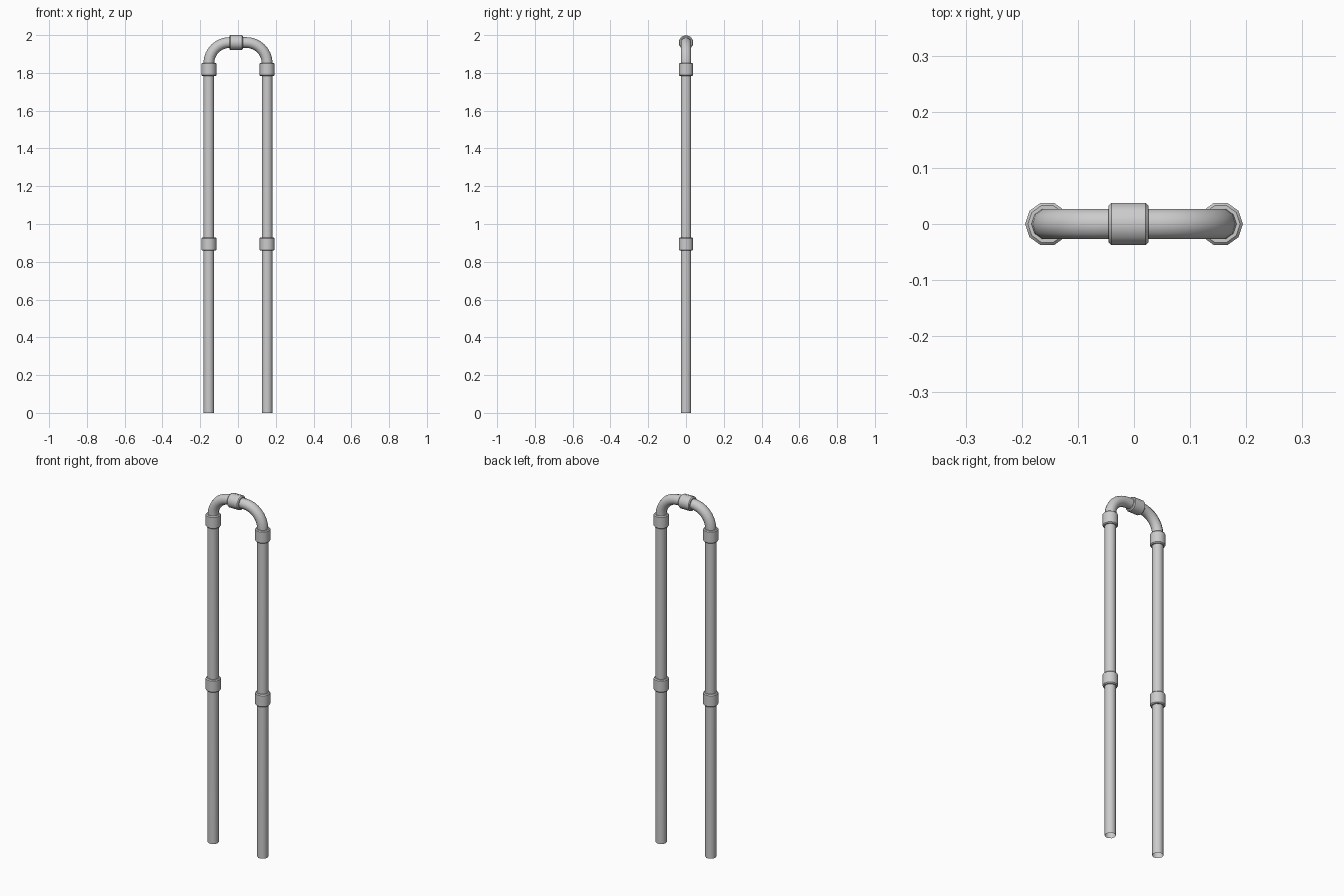
import bpy
import bmesh
from math import sin, cos, pi, radians
from mathutils import Vector

if "Cube" in bpy.data.objects:
    bpy.data.objects.remove(bpy.data.objects["Cube"])

SIDES = 10
PIPE_R, COLLAR_R = 0.0285, 0.0395
LEG_X, TOP_Z, BEND_R = 0.1545, 1.9605, 0.11


def sweep(name, stations):
    """Skin rings of (x, z, direction angle, radius) lying in the XZ plane."""
    bm = bmesh.new()
    rings = []
    for x, z, ang, r in stations:
        n = Vector((-sin(ang), 0, cos(ang)))
        side = Vector((0, 1, 0))
        c = Vector((x, 0, z))
        rings.append([bm.verts.new(c + r * (cos(2 * pi * k / SIDES) * n
                                            + sin(2 * pi * k / SIDES) * side))
                      for k in range(SIDES)])
    for a, b in zip(rings, rings[1:]):
        for k in range(SIDES):
            m = (k + 1) % SIDES
            bm.faces.new((a[k], b[k], b[m], a[m]))
    mesh = bpy.data.meshes.new(name)
    bm.to_mesh(mesh)
    bm.free()
    obj = bpy.data.objects.new(name, mesh)
    bpy.context.collection.objects.link(obj)
    bpy.ops.object.select_all(action='DESELECT')
    obj.select_set(True)
    bpy.context.view_layer.objects.active = obj
    bpy.ops.object.shade_smooth_by_angle(angle=radians(40))
    return obj


def collar(name, x, z, ang):
    """Chamfered coupling ring around the pipe."""
    h, c = 0.0355, 0.005
    profile = [(-h, PIPE_R - 0.001), (-h, COLLAR_R - c), (-h + c, COLLAR_R),
               (h - c, COLLAR_R), (h, COLLAR_R - c), (h, PIPE_R - 0.001)]
    sweep(name, [(x + d * cos(ang), z + d * sin(ang), ang, r) for d, r in profile])


# Pipe: up the left leg, over two elbows, down the right leg
STEPS = 8
cx, cz = LEG_X - BEND_R, TOP_Z - BEND_R
path = [(-LEG_X, 0, pi / 2, PIPE_R)]
for sx, start in ((-1, pi / 2), (1, 0)):
    for i in range(STEPS + 1):
        a = start - (pi / 2) * i / STEPS
        path.append((sx * cx - BEND_R * sin(a), cz + BEND_R * cos(a), a, PIPE_R))
path.append((LEG_X, 0, -pi / 2, PIPE_R))
sweep("bent_pipe", path)

# Couplings on both legs and at the top
for label, x in (("left", -LEG_X), ("right", LEG_X)):
    collar(label + "_middle_coupling", x, 0.894, pi / 2)
    collar(label + "_elbow_coupling", x, 1.818, pi / 2)
collar("top_coupling", -0.01, TOP_Z, 0)
